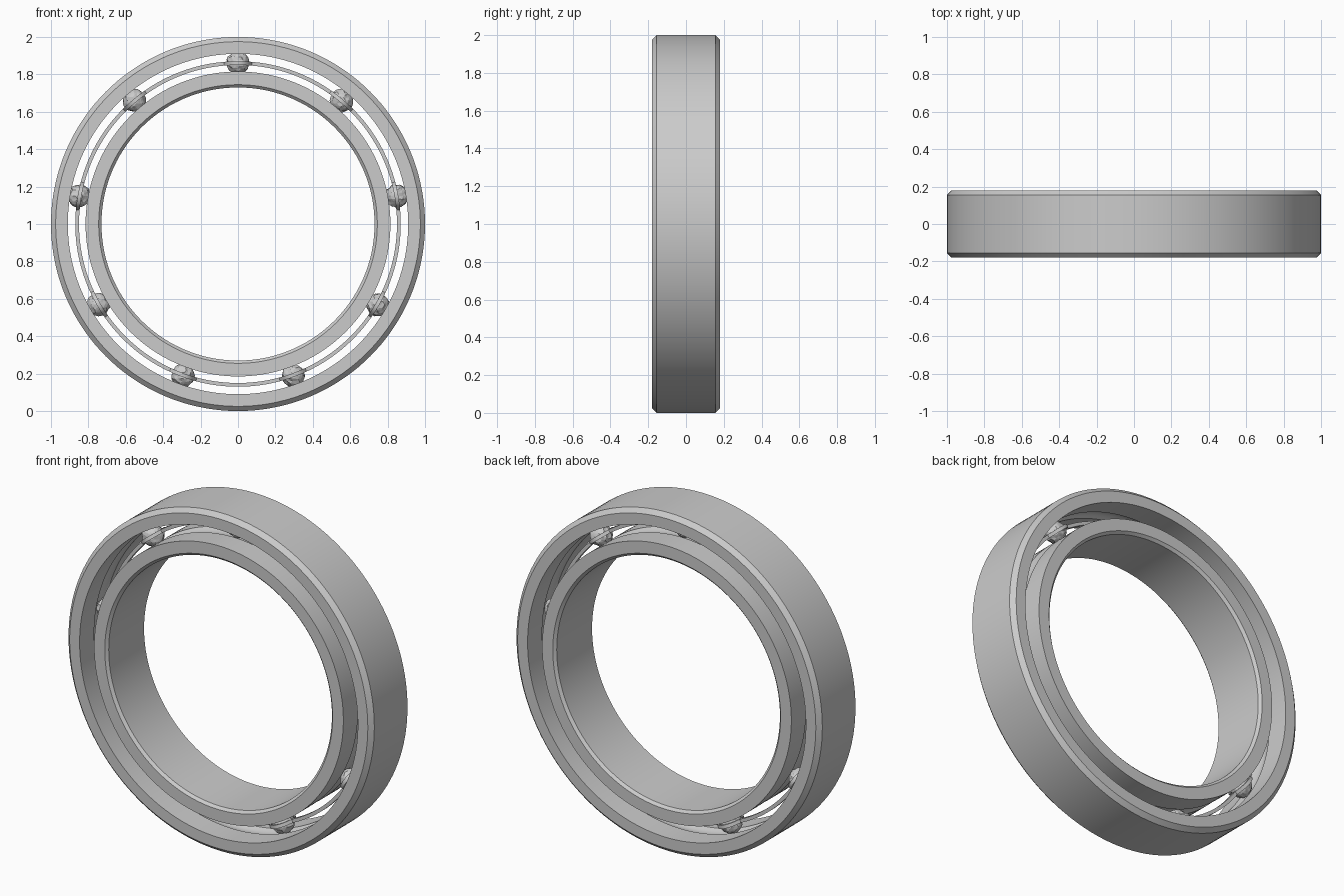
import bpy, bmesh, math, random
from mathutils import Vector

if "Cube" in bpy.data.objects:
    bpy.data.objects.remove(bpy.data.objects["Cube"])

random.seed(4)
CZ = 1.0            # height of the bearing axis
HALF = 0.18         # half width along y
PITCH = 0.8625      # radius of the ball circle
BALL_R = 0.065
BALLS = 9
SEG = 144

steel = bpy.data.materials.new("steel grey")
steel.diffuse_color = (0.6, 0.6, 0.6, 1)
steel.use_nodes = True
steel.node_tree.nodes["Principled BSDF"].inputs["Base Color"].default_value = steel.diffuse_color


def finish(name, bm, smooth=True):
    bmesh.ops.recalc_face_normals(bm, faces=bm.faces[:])
    me = bpy.data.meshes.new(name)
    bm.to_mesh(me)
    bm.free()
    me.materials.append(steel)
    if smooth:
        me.shade_smooth()
        me.set_sharp_from_angle(angle=math.radians(30))
    ob = bpy.data.objects.new(name, me)
    bpy.context.collection.objects.link(ob)
    return ob


def polar(r, a, y):
    return Vector((r * math.sin(a), y, CZ + r * math.cos(a)))


def sweep(name, section, seg):
    """Closed sweep about the y axis; section(angle) gives (radius, y) points."""
    bm = bmesh.new()
    rings = []
    for i in range(seg):
        a = 2 * math.pi * i / seg
        rings.append([bm.verts.new(polar(r, a, y)) for r, y in section(a)])
    n = len(rings[0])
    for i in range(seg):
        p, q = rings[i], rings[(i + 1) % seg]
        for j in range(n):
            k = (j + 1) % n
            bm.faces.new((p[j], p[k], q[k], q[j]))
    return finish(name, bm)


def race(name, r_plain, r_chamfer, chamfer, r_track, side):
    """Race ring: chamfered plain face, grooved track face (side +1 cuts outward)."""
    gap = abs(r_track - PITCH)
    a0 = math.acos(gap / BALL_R)
    groove = []
    for i in range(9):
        a = -a0 + 2 * a0 * i / 8
        groove.append((PITCH + side * BALL_R * math.cos(a), BALL_R * math.sin(a)))
    prof = [(r_chamfer, HALF), (r_plain, HALF - chamfer),
            (r_plain, chamfer - HALF), (r_chamfer, -HALF),
            (r_track, -HALF)] + groove + [(r_track, HALF)]
    return sweep(name, lambda a: prof, SEG)


# Outer and inner race rings
race("outer_race", 1.0, 0.975, 0.025, 0.91, 1)
race("inner_race", 0.73, 0.745, 0.015, 0.815, -1)

# Cage: two thin ribbons that bow around each ball
STEP = 2 * math.pi / BALLS


def ribbon(side):
    def section(a):
        off = (a + STEP / 2) % STEP - STEP / 2
        s = off * PITCH
        bow = math.sqrt(max(0.0, (BALL_R + 0.003) ** 2 - s * s))
        y0 = max(0.0, bow)
        y1 = y0 + 0.012
        return [(0.85, side * y0), (0.87, side * y0),
                (0.87, side * y1), (0.85, side * y1)]
    return section


sweep("cage_front", ribbon(-1), BALLS * 40)
sweep("cage_back", ribbon(1), BALLS * 40)

# Balls: coarse faceted surfaces
for i in range(BALLS):
    bm = bmesh.new()
    bmesh.ops.create_icosphere(bm, subdivisions=3, radius=BALL_R)
    for v in bm.verts:
        v.co *= random.uniform(0.88, 1.0)
    bmesh.ops.translate(bm, verts=bm.verts[:], vec=polar(PITCH, STEP * i, 0))
    finish("ball_%d" % (i + 1), bm, smooth=False)
